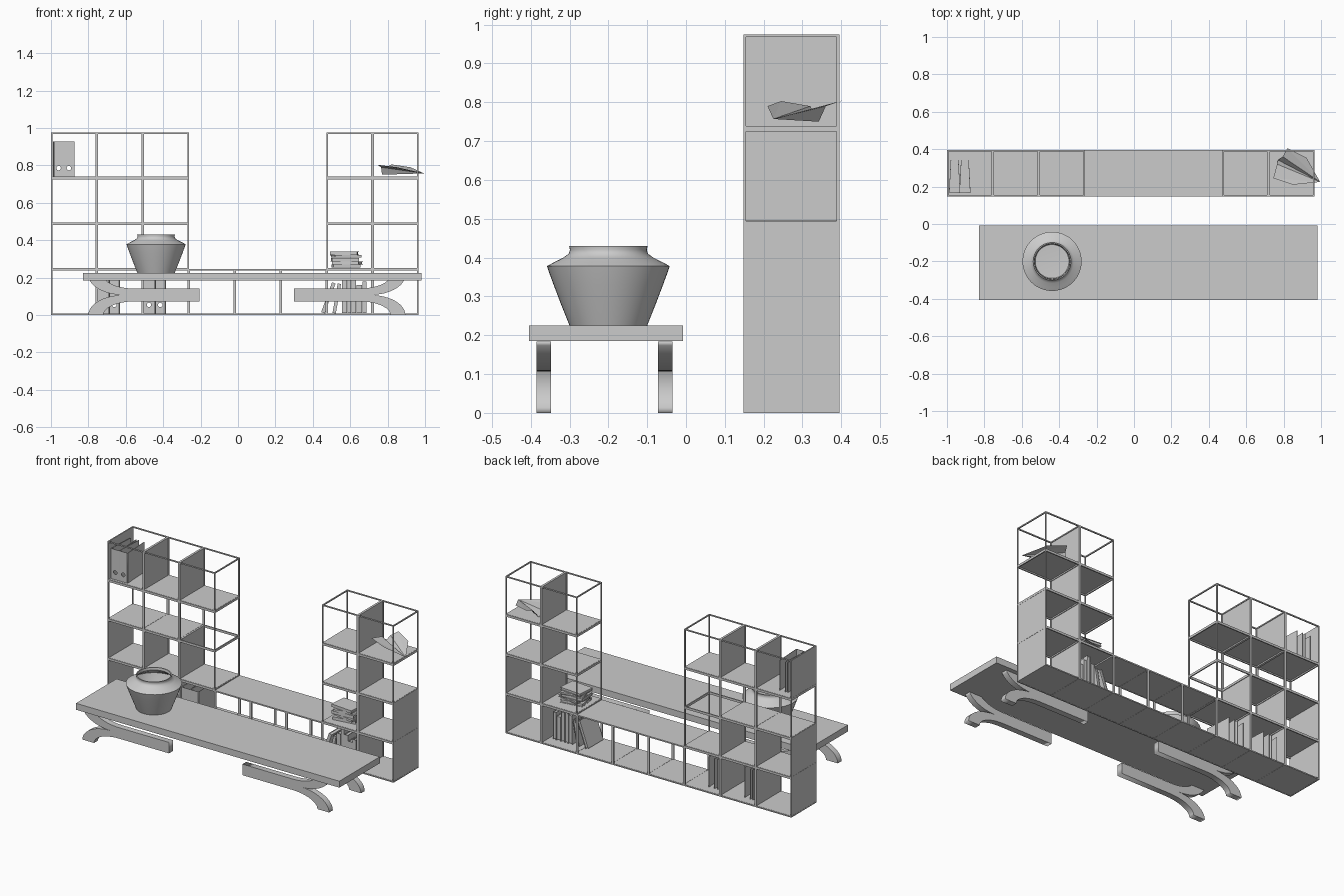
import bpy, bmesh, math
from mathutils import Matrix, Vector

cube = bpy.data.objects.get("Cube")
if cube:
    bpy.data.objects.remove(cube, do_unlink=True)

grey = bpy.data.materials.new("plain_grey")
grey.use_nodes = True
GREY = (0.6, 0.6, 0.6, 1)
grey.diffuse_color = GREY
grey.node_tree.nodes["Principled BSDF"].inputs["Base Color"].default_value = GREY


def add_object(name, data):
    obj = bpy.data.objects.new(name, data)
    bpy.context.scene.collection.objects.link(obj)
    data.materials.append(grey)
    return obj


def finish(name, bm):
    mesh = bpy.data.meshes.new(name)
    bmesh.ops.recalc_face_normals(bm, faces=bm.faces)
    bm.to_mesh(mesh)
    bm.free()
    return add_object(name, mesh)


def box(bm, low, high, turn=Matrix()):
    """Box between two corners, optionally turned about its own centre."""
    low, high = Vector(low), Vector(high)
    place = Matrix.Translation((low + high) / 2) @ turn
    bmesh.ops.create_cube(bm, size=1, matrix=place @ Matrix.Diagonal((*(high - low), 1)))


def flat_shape(name, outlines, thickness, location):
    """Extruded outline standing in the xz plane; extra outlines are holes."""
    curve = bpy.data.curves.new(name, 'CURVE')
    curve.dimensions = '2D'
    curve.fill_mode = 'BOTH'
    curve.extrude = thickness / 2
    for points in outlines:
        spline = curve.splines.new('POLY')
        spline.points.add(len(points) - 1)
        for p, (x, z) in zip(spline.points, points):
            p.co = (x, z, 0, 1)
        spline.use_cyclic_u = True
    obj = add_object(name, curve)
    obj.rotation_euler.x = math.pi / 2
    obj.location = location
    return obj


# Shelving grid: columns, rows and depth
P = 0.2456
ROD = 0.007
Y0, Y1 = 0.148, 0.395
heights = [4, 4, 4, 1, 1, 1, 4, 4]


def col_x(i):
    return -1 + i * P


def row_z(j):
    return j * 0.2438


# Rod frames, one per cell
frame = bmesh.new()
for i, count in enumerate(heights):
    for j in range(count):
        low = (col_x(i), Y0, row_z(j))
        high = (col_x(i + 1), Y1, row_z(j + 1))
        for axis in range(3):
            a, b = [k for k in range(3) if k != axis]
            for side_a in (0, 1):
                for side_b in (0, 1):
                    lo, hi = list(low), list(high)
                    for k, side in ((a, side_a), (b, side_b)):
                        if side:
                            lo[k] = high[k] - ROD
                        else:
                            hi[k] = low[k] + ROD
                    box(frame, lo, hi)
finish("shelf_frame", frame)

# Shelf boards, with one cell left open
boards = bmesh.new()
for i, count in enumerate(heights):
    for j in range(count):
        if (i, j) != (2, 2):
            box(boards, (col_x(i) + 0.004, Y0 + 0.004, row_z(j) + 0.001),
                (col_x(i + 1) - 0.004, Y1 - 0.004, row_z(j) + 0.008))
finish("shelf_boards", boards)

# Long top over the low middle cells
top = bmesh.new()
box(top, (col_x(3), Y0, row_z(1) - 0.006), (col_x(6), Y1, row_z(1) + 0.001))
finish("low_shelf_top", top)

# Upright panels: column line and the rows they fill
uprights = bmesh.new()
for i, rows in {0: (0, 1, 3), 1: (0, 1, 3), 2: (0, 1, 3), 7: (0, 1, 2, 3), 8: (0, 1)}.items():
    shift = {0: 0.004, 8: -0.004}.get(i, 0)
    for j in rows:
        x = col_x(i) + shift
        box(uprights, (x - 0.003, Y0 + 0.004, row_z(j) + 0.004),
            (x + 0.003, Y1 - 0.004, row_z(j + 1) - 0.004))
finish("upright_panels", uprights)

# Table top
table = bmesh.new()
box(table, (-0.83, -0.405, 0.185), (0.98, -0.008, 0.225))
finish("table_top", table)


# Forked table legs: bar splitting into an upper and a lower curved arm
def arc(cx, rx, rz, start, end, flip):
    pts = []
    for k in range(13):
        t = math.radians(start + (end - start) * k / 12)
        z = rz * math.sin(t)
        pts.append((cx - rx * math.cos(t), min(0.214 - z, 0.186) if flip else z))
    return pts


fork = [(-0.205, 0.073)] + arc(-0.55, 0.17, 0.073, 90, 0, False)
fork += arc(-0.61, 0.19, 0.107, 0, 90, False) + arc(-0.61, 0.19, 0.107, 90, 16, True)[1:]
fork += arc(-0.55, 0.17, 0.073, 24, 90, True) + [(-0.205, 0.141)]
for side, outline in (("right", fork), ("left", [(0.095 - x, z) for x, z in fork])):
    for end, y in (("front", -0.366), ("back", -0.053)):
        flat_shape(f"{end}_{side}_leg", [outline], 0.037, (0, y, 0))

# Vase, spun from its profile
profile = [(0, 0.225), (0.1, 0.225), (0.122, 0.28), (0.141, 0.33), (0.152, 0.36),
           (0.158, 0.378), (0.14, 0.388), (0.116, 0.4), (0.102, 0.41), (0.099, 0.42),
           (0.101, 0.43), (0.095, 0.43), (0.093, 0.415), (0.105, 0.4), (0.143, 0.375),
           (0.13, 0.33), (0.09, 0.24), (0, 0.235)]
vase = bmesh.new()
verts = [vase.verts.new((r, 0, z)) for r, z in profile]
edges = [vase.edges.new(pair) for pair in zip(verts, verts[1:])]
bmesh.ops.spin(vase, geom=verts + edges, axis=(0, 0, 1), cent=(0, 0, 0),
               angle=math.tau, steps=48, use_duplicate=False)
bmesh.ops.remove_doubles(vase, verts=vase.verts, dist=0.0005)
vase_obj = finish("vase", vase)
vase_obj.location = (-0.438, -0.2, 0)
bpy.ops.object.select_all(action='DESELECT')
bpy.context.view_layer.objects.active = vase_obj
vase_obj.select_set(True)
bpy.ops.object.shade_smooth_by_angle(angle=math.radians(40))


# Binders: spine with a finger hole and two covers
def binder(name, x, z):
    w, h = 0.052, 0.187
    hole = [(w / 2 + 0.012 * math.cos(k * math.tau / 16),
             0.045 + 0.012 * math.sin(k * math.tau / 16)) for k in range(16)]
    flat_shape(name + "_spine", [[(0, 0), (w, 0), (w, h), (0, h)], hole], 0.003, (x, Y0 + 0.018, z))
    bm = bmesh.new()
    for cx, tilt in ((x + 0.002, -3), (x + w - 0.002, 3)):
        box(bm, (cx - 0.0015, Y0 + 0.018, z), (cx + 0.0015, Y0 + 0.195, z + h),
            Matrix.Rotation(math.radians(tilt), 4, 'Z'))
    finish(name + "_covers", bm)


for n, (x, j) in enumerate([(-0.985, 3), (-0.93, 3), (-0.745, 0), (-0.688, 0), (-0.502, 0), (-0.442, 0)]):
    binder(f"binder_{n + 1}", x, row_z(j) + 0.009)


# Books: cover boards and spine wrapped around a smaller page block
def book(name, size, matrix):
    w, d, t = size
    bm = bmesh.new()
    box(bm, (-w / 2, -d / 2, 0), (w / 2, d / 2, 0.002))
    box(bm, (-w / 2, -d / 2, t - 0.002), (w / 2, d / 2, t))
    box(bm, (-w / 2, -d / 2, 0), (w / 2, 0.002 - d / 2, t))
    box(bm, (0.004 - w / 2, -d / 2, 0.002), (w / 2 - 0.004, d / 2 - 0.005, t - 0.002))
    finish(name, bm).matrix_world = matrix


# Stack of books lying in the tall left section
z = row_z(1) + 0.009
for n, (turn, t, dx) in enumerate([(8, 0.018, 0), (-12, 0.014, 0.01), (4, 0.02, -0.005),
                                   (15, 0.014, 0), (-5, 0.018, -0.005)]):
    book(f"stacked_book_{n + 1}", (0.145, 0.11, t),
         Matrix.Translation((0.575 + dx, 0.262, z)) @ Matrix.Rotation(math.radians(turn), 4, 'Z'))
    z += t + 0.0005

# Row of standing books, the first ones leaning
x = 0.69
for n, (h, t, lean) in enumerate([(0.17, 0.022, 0), (0.15, 0.03, 0), (0.185, 0.025, 0),
                                  (0.215, 0.02, 0), (0.18, 0.028, 0), (0.16, 0.018, 10), (0.17, 0.02, 20)]):
    x -= t + 0.002 + 0.0008 * lean
    shift = -math.sin(math.radians(lean)) * 0.09
    place = Matrix.Translation((x + shift / 2, 0.25, 0.01 + h / 2))
    book(f"standing_book_{n + 1}", (h, 0.15, t),
         place @ Matrix.Rotation(math.radians(lean), 4, 'Y') @ Matrix.Rotation(math.radians(90), 4, 'Y'))

# Folded paper plane
nose, keel = (0.995, 0.225, 0.757), (0.77, 0.342, 0.75)
wings = [[(0.795, 0.36, 0.79), (0.82, 0.405, 0.805), (0.922, 0.355, 0.79)],
         [(0.765, 0.32, 0.79), (0.745, 0.245, 0.803), (0.85, 0.21, 0.79)]]
paper = bmesh.new()
tip, tail = paper.verts.new(nose), paper.verts.new(keel)
for wing in wings:
    fold, corner, edge = [paper.verts.new(p) for p in wing]
    for tri in ((tip, tail, fold), (tip, fold, corner), (tip, corner, edge)):
        paper.faces.new(tri)
finish("paper_plane", paper)
